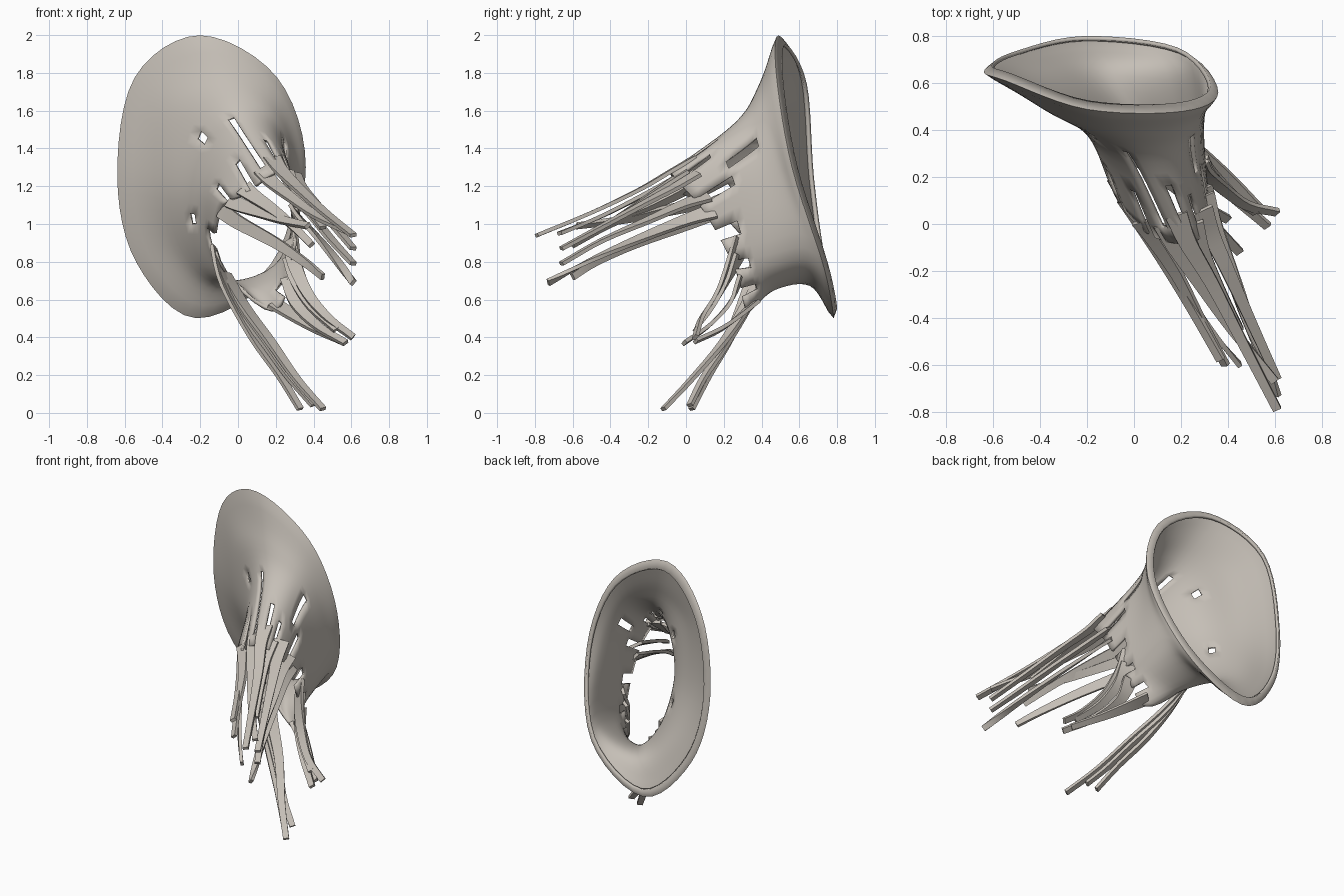
import bpy, bmesh, math
from mathutils import Vector

if "Cube" in bpy.data.objects:
    bpy.data.objects.remove(bpy.data.objects["Cube"], do_unlink=True)

STEPS = 6   # subdivisions between control points

material = bpy.data.materials.new("warm pale grey")
material.use_nodes = True
colour = (0.56, 0.52, 0.47, 1)
material.diffuse_color = colour
material.node_tree.nodes["Principled BSDF"].inputs["Base Color"].default_value = colour


def blend(a, b, c, d, t):
    """Smooth curve from b to c with neighbours a and d."""
    return 0.5 * (2 * b + (c - a) * t + (2 * a - 5 * b + 4 * c - d) * t ** 2
                  + (3 * b - a - 3 * c + d) * t ** 3)


def smooth_path(points, closed=False, steps=STEPS):
    points = [Vector(p) for p in points]
    count = len(points)

    def point(i):
        if closed:
            return points[i % count]
        if i < 0:
            return 2 * points[0] - points[1]
        if i >= count:
            return 2 * points[-1] - points[-2]
        return points[i]

    path = []
    for i in range(count if closed else count - 1):
        for s in range(steps):
            path.append(blend(point(i - 1), point(i), point(i + 1), point(i + 2), s / steps))
    if not closed:
        path.append(points[-1])
    return path


def make_object(name, bm):
    bmesh.ops.recalc_face_normals(bm, faces=bm.faces)
    mesh = bpy.data.meshes.new(name)
    bm.to_mesh(mesh)
    bm.free()
    mesh.materials.append(material)
    obj = bpy.data.objects.new(name, mesh)
    bpy.context.collection.objects.link(obj)
    bpy.ops.object.select_all(action="DESELECT")
    bpy.context.view_layer.objects.active = obj
    obj.select_set(True)
    bpy.ops.object.shade_smooth_by_angle(angle=math.radians(40))
    return obj


# Funnel rings, from the wide rim to the narrow mouth, clockwise from the top
rim = [(-.2, .49, 1.99), (.2, .48, 1.77), (.35, .56, 1.3), (.2, .73, .76),
       (-.22, .78, .51), (-.53, .71, .8), (-.63, .65, 1.25), (-.54, .61, 1.77)]
flare = [(-.08, .4, 1.74), (.19, .4, 1.6), (.3, .49, 1.27), (.24, .62, .82),
         (-.1, .66, .68), (-.32, .64, .85), (-.4, .54, 1.2), (-.35, .48, 1.62)]
throat = [(.03, .27, 1.53), (.2, .28, 1.46), (.28, .35, 1.2), (.26, .43, .78),
          (.03, .47, .66), (-.15, .48, .85), (-.2, .4, 1.15), (-.12, .33, 1.42)]
mouth = [(.2, -.08, 1.27), (.29, -.04, 1.22), (.31, .1, 1.06), (.28, .26, .76),
         (.18, .33, .54), (-.1, .38, .8), (-.09, .16, 1.08), (.04, -.02, 1.16)]

# Torn openings: first row, last row, first column, last column
tears = [(9, 13, 8, 8), (11, 16, 46, 46), (10, 10, 41, 41), (10, 10, 33, 33),
         (14, 16, 2, 2), (14, 17, 10, 10), (15, 17, 14, 14), (15, 17, 17, 17),
         (15, 17, 20, 20), (14, 17, 27, 28), (14, 17, 31, 32), (15, 17, 38, 38),
         (15, 17, 43, 43), (15, 17, 5, 5)]


def torn(row, col):
    return any(a <= row <= b and c <= col <= d for a, b, c, d in tears)


loops = [smooth_path(ring, closed=True) for ring in (rim, flare, throat, mouth)]
columns = [smooth_path(line) for line in zip(*loops)]
bm = bmesh.new()
grid = [[bm.verts.new(p) for p in column] for column in columns]
# Narrow lip folded back inside the rim
centre = Vector((-.14, .64, 1.25))
lip = [bm.verts.new(p.lerp(centre, 0.06) + Vector((0, 0.02, 0))) for p in loops[0]]
for c, column in enumerate(grid):
    n = (c + 1) % len(grid)
    other = grid[n]
    bm.faces.new((lip[c], lip[n], other[0], column[0]))
    for r in range(len(column) - 1):
        if not torn(r, c):
            bm.faces.new((column[r], other[r], other[r + 1], column[r + 1]))
bmesh.ops.delete(bm, geom=[v for v in bm.verts if not v.link_faces], context="VERTS")
funnel = make_object("funnel", bm)
shell = funnel.modifiers.new("shell", "SOLIDIFY")
shell.thickness = 0.018
shell.offset = 0

# Flat tendrils trailing from the mouth
AXIS_START, AXIS_DIRECTION = Vector((.07, .35, 1.05)), Vector((.45, -.85, -.3)).normalized()


def tendril(name, points, width=0.095, tip=0.037, thickness=0.02):
    path = smooth_path(points, steps=4)
    bm = bmesh.new()
    sections = []
    for i, p in enumerate(path):
        along = (path[min(i + 1, len(path) - 1)] - path[max(i - 1, 0)]).normalized()
        offset = p - AXIS_START
        radial = offset - AXIS_DIRECTION * offset.dot(AXIS_DIRECTION)
        side = along.cross(radial).normalized()
        out = side.cross(along).normalized()
        t = i / (len(path) - 1)
        half = (tip + (width - tip) * (1 - t) ** 1.5) / 2
        sections.append([bm.verts.new(p + side * half * a + out * thickness * b / 2)
                         for a, b in ((-1, -1), (1, -1), (1, 1), (-1, 1))])
    for a, b in zip(sections, sections[1:]):
        for k in range(4):
            n = (k + 1) % 4
            bm.faces.new((a[k], a[n], b[n], b[k]))
    bm.faces.new(sections[0])
    bm.faces.new(sections[-1])
    make_object(name, bm)


upper = [
    [(.18, .04, 1.35), (.23, -.08, 1.28), (.33, -.25, 1.18), (.46, -.5, 1.06), (.61, -.79, .94)],
    [(.29, .06, 1.27), (.33, -.05, 1.2), (.4, -.2, 1.12), (.5, -.42, 1), (.61, -.66, .87)],
    [(.3, .12, 1.15), (.34, -.02, 1.1), (.41, -.2, 1.02), (.5, -.45, .91), (.61, -.66, .79)],
    [(.3, .15, 1.07), (.34, 0, 1.02), (.43, -.25, .92), (.52, -.5, .81), (.61, -.73, .69)],
    [(.13, .0, 1.28), (.18, -.1, 1.22), (.28, -.25, 1.14), (.42, -.45, 1.04), (.6, -.67, .95)],
    [(.25, .0, 1.28), (.29, -.12, 1.2), (.36, -.27, 1.1), (.45, -.45, .98)],
]
left = [
    [(-.09, .18, 1.08), (0, .02, 1.01), (.2, -.27, .9), (.35, -.48, .8), (.45, -.6, .72)],
    [(-.04, .1, 1.13), (.01, .02, 1.1), (.12, -.15, 1.06), (.24, -.35, 1.02), (.37, -.58, .99)],
    [(.03, .01, 1.19), (.08, -.06, 1.15), (.18, -.21, 1.08), (.28, -.4, 1), (.39, -.6, .89)],
]
side = [
    [(.28, .29, .92), (.3, .23, .79), (.37, .16, .63), (.48, .08, .5), (.61, .05, .4)],
    [(.27, .29, .72), (.31, .23, .58), (.42, .12, .46), (.57, -.01, .37)],
    [(.19, .36, .58), (.3, .28, .51), (.42, .18, .44), (.55, .05, .38)],
    [(.28, .28, .83), (.31, .22, .7), (.39, .14, .56), (.52, .05, .44)],
]
lower = [
    [(-.13, .41, .88), (-.07, .34, .67), (.08, .23, .4), (.22, .12, .2), (.33, .03, .02)],
    [(-.07, .42, .74), (.03, .32, .57), (.17, .2, .38), (.31, .03, .18), (.45, -.12, .02)],
    [(-.11, .41, .8), (0, .32, .57), (.16, .2, .35), (.28, .09, .18), (.4, .02, .04)],
]
for group, paths in (("upper", upper), ("left", left), ("side", side), ("lower", lower)):
    for number, points in enumerate(paths, 1):
        tendril(f"{group}_tendril_{number}", points)
